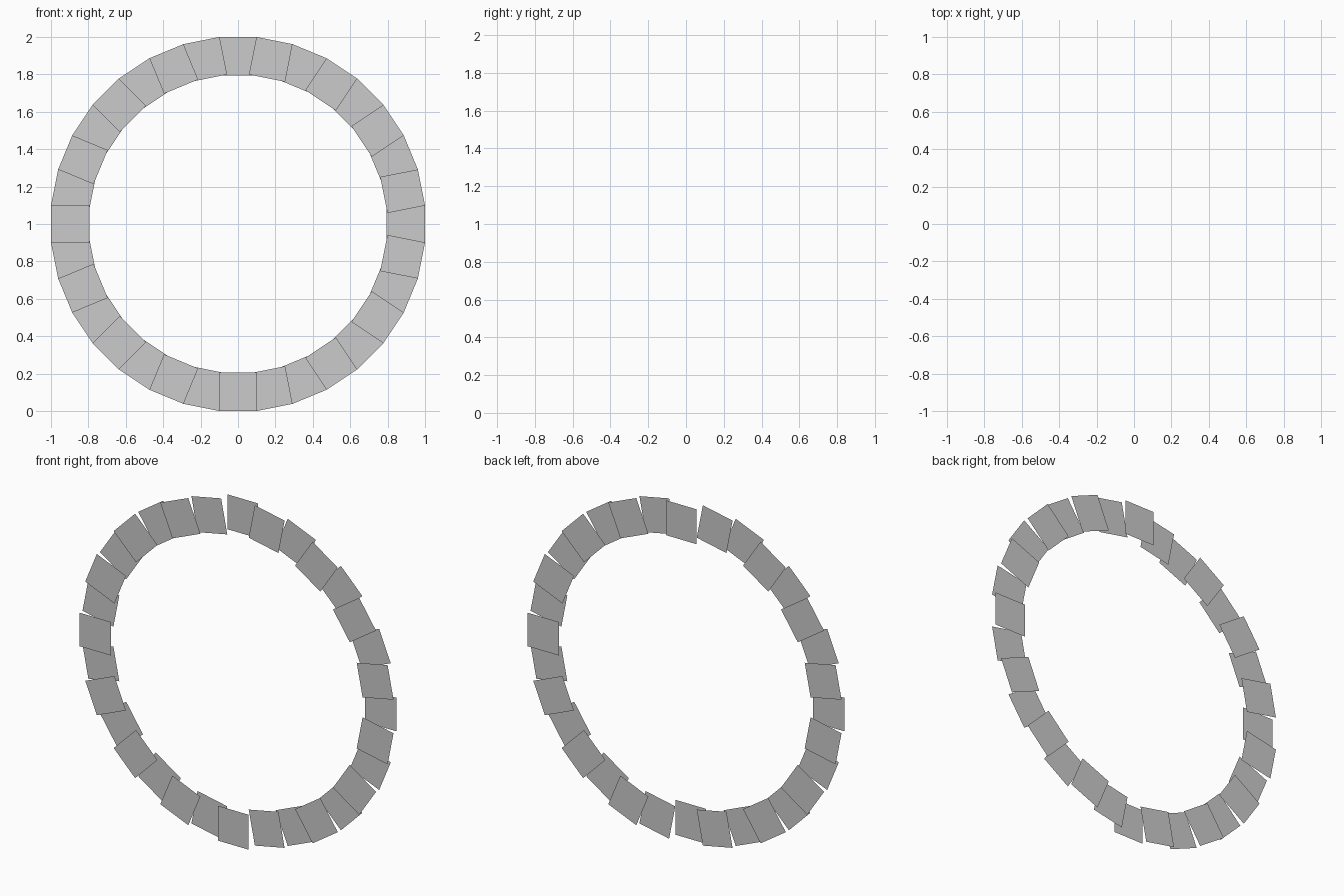
import bpy, bmesh
from math import cos, sin, tan, pi

if "Cube" in bpy.data.objects:
    bpy.data.objects.remove(bpy.data.objects["Cube"])

COUNT = 32                      # flat tiles around the ring
OUTER, INNER = 1.0, 0.795       # distance of tile edges from the centre
HALF = OUTER * tan(pi / COUNT)  # half tile width


def tile_depth(k):
    """Right half sits behind, left half in front; neighbours alternate in depth."""
    side = 1 if k < COUNT // 2 else -1
    return side * (0.045 if k % 2 == 0 else 0.016)


# Ring of overlapping upright square tiles, clockwise from the top
bm = bmesh.new()
for k in range(COUNT):
    a = 2 * pi * k / COUNT
    y = tile_depth(k)
    corners = [(-HALF, INNER), (HALF, INNER), (HALF, OUTER), (-HALF, OUTER)]
    verts = [bm.verts.new((t * cos(a) + r * sin(a), y, 1 + r * cos(a) - t * sin(a)))
             for t, r in corners]
    bm.faces.new(verts)

mesh = bpy.data.meshes.new("tile_ring")
bm.to_mesh(mesh)
bm.free()
bpy.context.collection.objects.link(bpy.data.objects.new("tile_ring", mesh))
